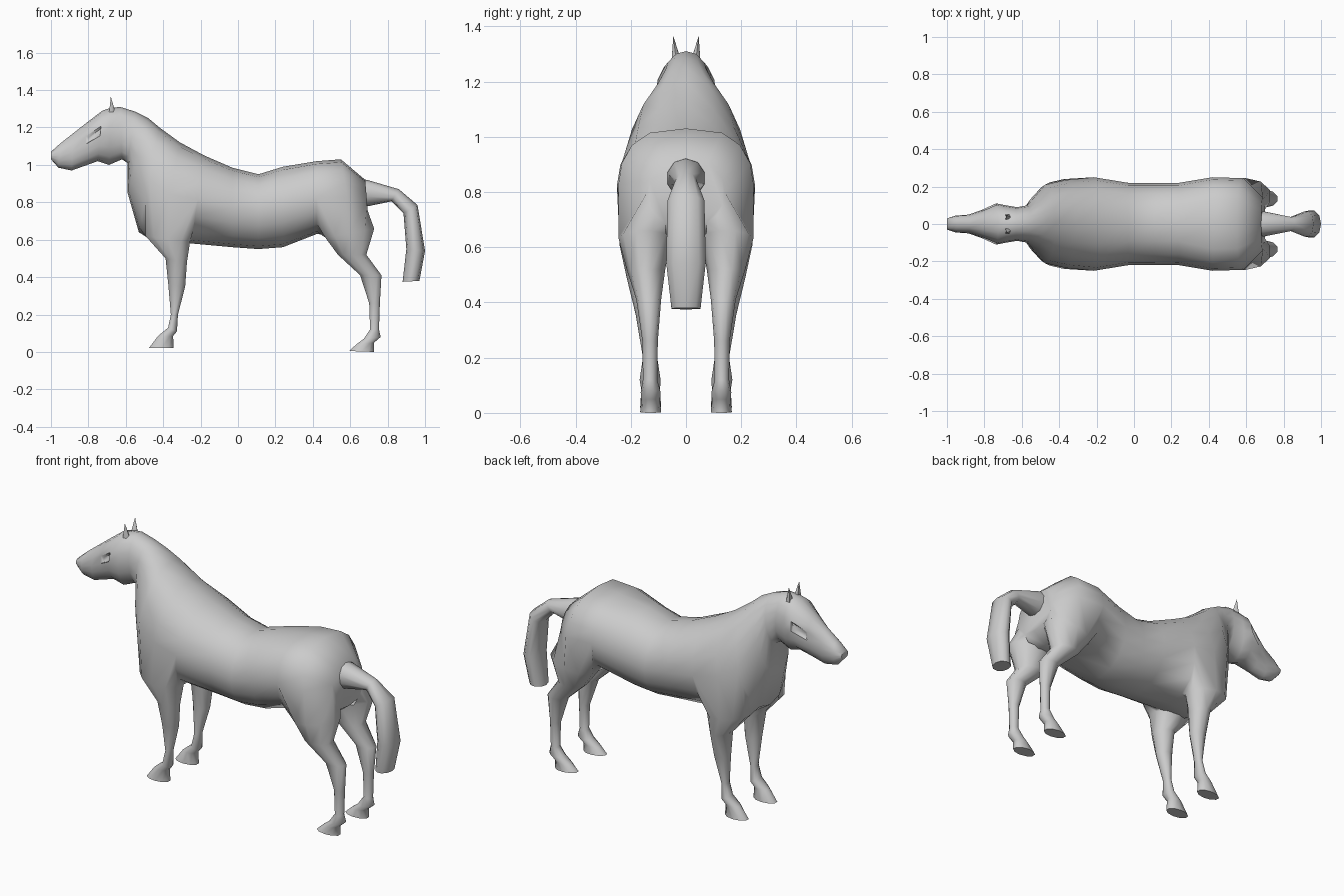
import bpy
import bmesh
from math import sin, cos, pi
from mathutils import Vector

if "Cube" in bpy.data.objects:
    bpy.data.objects.remove(bpy.data.objects["Cube"], do_unlink=True)

# One plain grey for the whole animal
grey = bpy.data.materials.new("plain grey")
grey.use_nodes = True
colour = (0.6, 0.6, 0.6, 1)
grey.diffuse_color = colour
grey.node_tree.nodes["Principled BSDF"].inputs["Base Color"].default_value = colour


def add_ring(bm, section, count, phase=0.0, power=1.0, centre_y=0.0, side=1):
    """Closed ring through two profile points (start, end) with a half width."""
    start_x, start_z, end_x, end_z, half_width = section
    start = Vector((start_x, 0, start_z))
    end = Vector((end_x, 0, end_z))
    verts = []
    for i in range(count):
        angle = phase + 2 * pi * i / count
        along, across = cos(angle), sin(angle)
        bulge = abs(across) ** power * (1 if across > 0 else -1)
        point = start.lerp(end, (1 - along) / 2)
        point.y = side * (centre_y + half_width * bulge)
        verts.append(bm.verts.new(point))
    return verts


def bridge(bm, first, second, skip=()):
    """Quads between two rings; returns them by index."""
    count = len(first)
    faces = {}
    for i in range(count):
        if i not in skip:
            j = (i + 1) % count
            faces[i] = bm.faces.new((first[i], first[j], second[j], second[i]))
    return faces


def finish(bm, name):
    bmesh.ops.recalc_face_normals(bm, faces=bm.faces[:])
    mesh = bpy.data.meshes.new(name)
    bm.to_mesh(mesh)
    bm.free()
    mesh.materials.append(grey)
    obj = bpy.data.objects.new(name, mesh)
    bpy.context.collection.objects.link(obj)
    bpy.ops.object.select_all(action="DESELECT")
    obj.select_set(True)
    bpy.context.view_layer.objects.active = obj
    bpy.ops.object.shade_smooth_by_angle(angle=pi / 3)
    return obj


# Trunk, neck and head: belly point, back point, half width, from rump to nose
trunk = [
    (.70, .68, .68, .92, .14),
    (.62, .62, .55, 1.03, .245),
    (.42, .63, .42, 1.02, .25),
    (.24, .56, .24, .99, .22),
    (.11, .55, .11, .95, .22),
    (-.03, .56, -.03, .985, .22),
    (-.25, .58, -.18, 1.05, .25),
    (-.42, .57, -.31, 1.12, .235),
    (-.53, .64, -.42, 1.2, .21),
    (-.59, .85, -.48, 1.25, .14),
    (-.59, 1.01, -.55, 1.285, .1),
    (-.62, 1.03, -.63, 1.31, .09),
    (-.69, 1, -.68, 1.305, .1),
    (-.75, 1.02, -.725, 1.29, .11),
    (-.82, .995, -.81, 1.225, .075),
    (-.89, .97, -.88, 1.17, .05),
    (-.96, .985, -.95, 1.115, .045),
    (-1, 1.03, -1, 1.07, .03),
]
# Legs: back point, front point, half width, paired with the ring's offset in y
hind_leg = [
    ((.735, .66, .46, .61, .095), .15),
    ((.69, .52, .53, .52, .07), .145),
    ((.77, .41, .65, .41, .045), .135),
    ((.76, .26, .7, .26, .028), .13),
    ((.755, .12, .705, .12, .026), .13),
    ((.765, .08, .67, .07, .036), .128),
    ((.73, .05, .63, .04, .034), .128),
    ((.73, 0, .59, .005, .038), .128),
]
front_leg = [
    ((-.25, .59, -.5, .62, .09), .15),
    ((-.27, .48, -.39, .5, .065), .15),
    ((-.28, .35, -.375, .36, .042), .14),
    ((-.32, .2, -.36, .2, .026), .13),
    ((-.325, .11, -.375, .13, .038), .13),
    ((-.345, .085, -.43, .085, .034), .128),
    ((-.34, .02, -.48, .02, .038), .128),
]

SIDES = 16
HIP, SHOULDER, BROW = 0, 6, 13
bm = bmesh.new()
rings = [add_ring(bm, s, SIDES, power=.65 if s[2] > .3 else .9) for s in trunk]

# Skin between the rings, leaving openings where the legs grow out
leg_gap = {1, 2, 3, 12, 13, 14}
eye_faces = []
for n in range(len(rings) - 1):
    open_here = n in (HIP, HIP + 1, SHOULDER, SHOULDER + 1)
    faces = bridge(bm, rings[n], rings[n + 1], leg_gap if open_here else ())
    if n == BROW:
        eye_faces = [faces[4], faces[11]]
bm.faces.new(rings[0])
bm.faces.new(rings[-1])

# Legs continue from the rim of each opening
for first, leg in ((HIP, hind_leg), (SHOULDER, front_leg)):
    rear, middle, front = rings[first:first + 3]
    for side in (1, -1):
        rim = [rear[side * k] for k in (1, 2, 3, 4)] + [middle[side * 4]]
        rim += [front[side * k] for k in (4, 3, 2, 1)] + [middle[side]]
        for section, offset in leg:
            ring = add_ring(bm, section, len(rim), phase=-.3 * pi,
                            centre_y=offset, side=side)
            bridge(bm, rim, ring)
            rim = ring
        bm.faces.new(rim)

# Sunken eye sockets
bmesh.ops.recalc_face_normals(bm, faces=bm.faces[:])
bmesh.ops.inset_individual(bm, faces=eye_faces, thickness=.012, depth=-.014)
finish(bm, "body")

# Tail: underside point, top point, half width
tail = [
    (.62, .78, .6, .93, .05),
    (.70, .78, .69, .92, .07),
    (.82, .805, .86, .87, .038),
    (.885, .74, .96, .785, .07),
    (.9, .55, 1, .54, .075),
    (.88, .375, .97, .38, .055),
]
bm = bmesh.new()
tail_rings = [add_ring(bm, s, 10, power=.9) for s in tail]
for lower, upper in zip(tail_rings, tail_rings[1:]):
    bridge(bm, lower, upper)
bm.faces.new(tail_rings[0])
bm.faces.new(tail_rings[-1])
finish(bm, "tail")

# Pointed ears, hollowed at the front by a pulled-in base corner
for side, name in ((1, "left_ear"), (-1, "right_ear")):
    bm = bmesh.new()
    base = add_ring(bm, (-.655, 1.28, -.7, 1.285, .018), 6,
                    centre_y=.036, side=side)
    base[3].co.x += .015
    tip = bm.verts.new((-.68, side * .046, 1.365))
    for i in range(len(base)):
        bm.faces.new((base[i], base[i - 1], tip))
    bm.faces.new(base)
    finish(bm, name)
